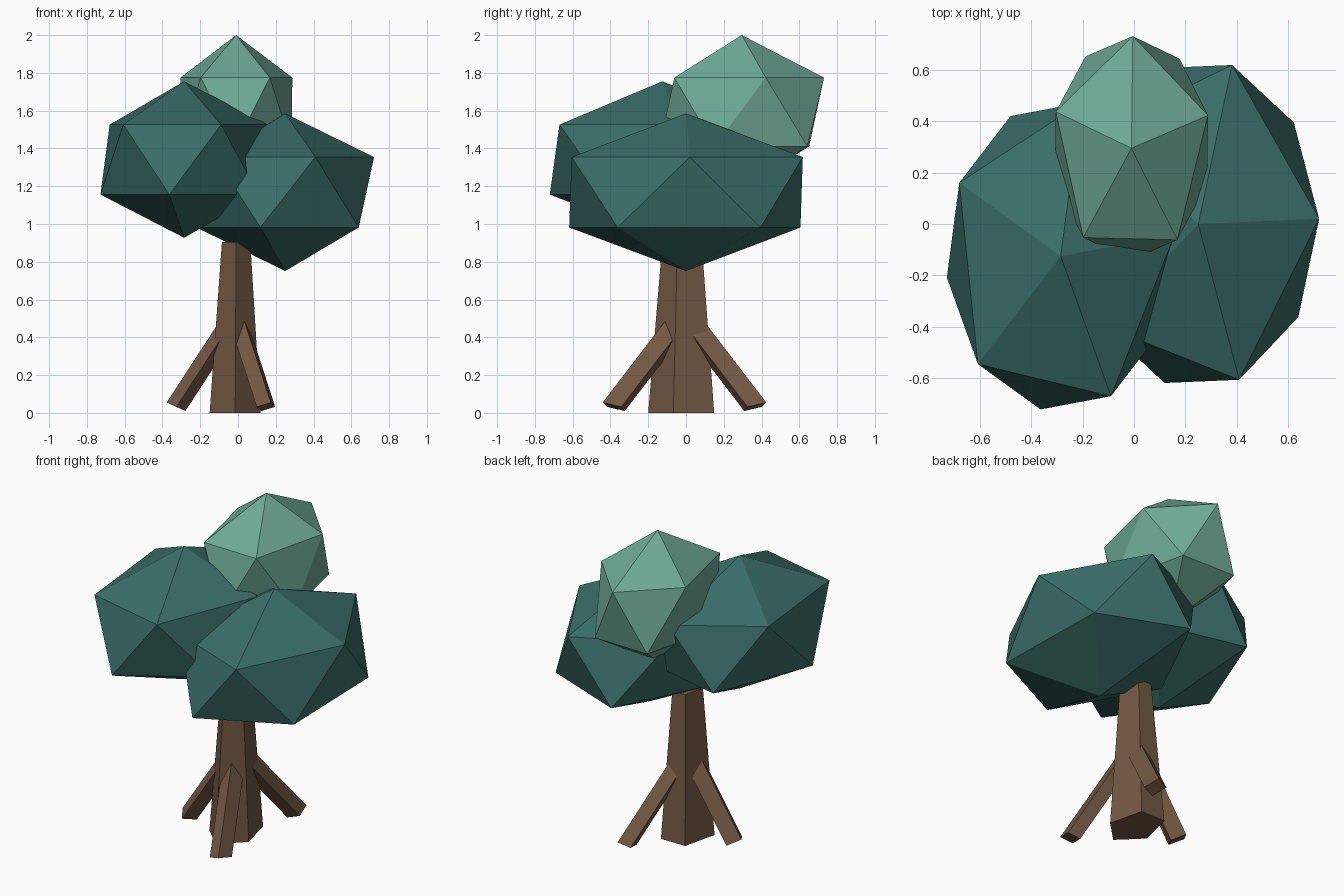
import bpy, bmesh
from math import sin, cos, radians
from mathutils import Matrix, Vector

cube = bpy.data.objects.get("Cube")
if cube:
    bpy.data.objects.remove(cube, do_unlink=True)


def material(name, rgb):
    m = bpy.data.materials.new(name)
    m.use_nodes = True
    m.diffuse_color = (*rgb, 1)
    m.node_tree.nodes["Principled BSDF"].inputs["Base Color"].default_value = (*rgb, 1)
    return m


BARK = material("brown bark", (0.171, 0.098, 0.056))
DARK = material("dark green leaves", (0.042, 0.156, 0.141))
LIGHT = material("light green leaves", (0.159, 0.407, 0.309))


def finish(name, bm, mat):
    bmesh.ops.recalc_face_normals(bm, faces=bm.faces[:])
    mesh = bpy.data.meshes.new(name)
    bm.to_mesh(mesh)
    bm.free()
    mesh.materials.append(mat)
    obj = bpy.data.objects.new(name, mesh)
    bpy.context.collection.objects.link(obj)
    return obj


def prism(name, lower, upper, mat):
    """Closed prism between two rings of points."""
    bm = bmesh.new()
    a = [bm.verts.new(p) for p in lower]
    b = [bm.verts.new(p) for p in upper]
    bm.faces.new(a)
    bm.faces.new(b)
    n = len(a)
    for i in range(n):
        j = (i + 1) % n
        bm.faces.new((a[i], a[j], b[j], b[i]))
    return finish(name, bm, mat)


def foliage(name, centre, size, turn, mat):
    """Faceted ball, turned about z and then stretched."""
    bm = bmesh.new()
    bmesh.ops.create_icosphere(bm, subdivisions=1, radius=1)
    bm.transform(Matrix.Translation(centre) @ Matrix.Diagonal((*size, 1))
                 @ Matrix.Rotation(radians(turn), 4, 'Z'))
    return finish(name, bm, mat)


# Tapered five-sided trunk
def pentagon(x, y, z, rx, ry):
    angles = [radians(-90 + 72 * k) for k in range(5)]
    return [Vector((x + rx * cos(t), y + ry * sin(t), z)) for t in angles]


prism("trunk", pentagon(-0.015, -0.007, 0, 0.142, 0.193),
      pentagon(-0.01, -0.01, 0.905, 0.079, 0.115), BARK)

# Three slanted roots with a diamond section, pointing outward along +x before turning
tip = [Vector(p) for p in ((0.5, 0, 0.055), (0.43, 0.077, 0.032),
                           (0.365, 0, 0.01), (0.43, -0.077, 0.032))]
rise = Vector((-0.4, 0, 0.452))
for name, azimuth in (("front_root", -60), ("back_root", 60), ("side_root", 180)):
    place = (Matrix.Translation((-0.01, -0.008, 0)) @ Matrix.Diagonal((0.735, 1, 1, 1))
             @ Matrix.Rotation(radians(azimuth), 4, 'Z'))
    prism(name, [place @ p for p in tip], [place @ (p + rise) for p in tip], BARK)

# Leaf masses
foliage("left_foliage", (0.25, 0, 1.168), (0.526, 0.72, 0.417), 1.8, DARK)
foliage("right_foliage", (-0.285, -0.125, 1.341), (0.5, 0.677, 0.414), 7.9, DARK)
foliage("top_foliage", (-0.01, 0.295, 1.593), (0.348, 0.487, 0.407), 17, LIGHT)
